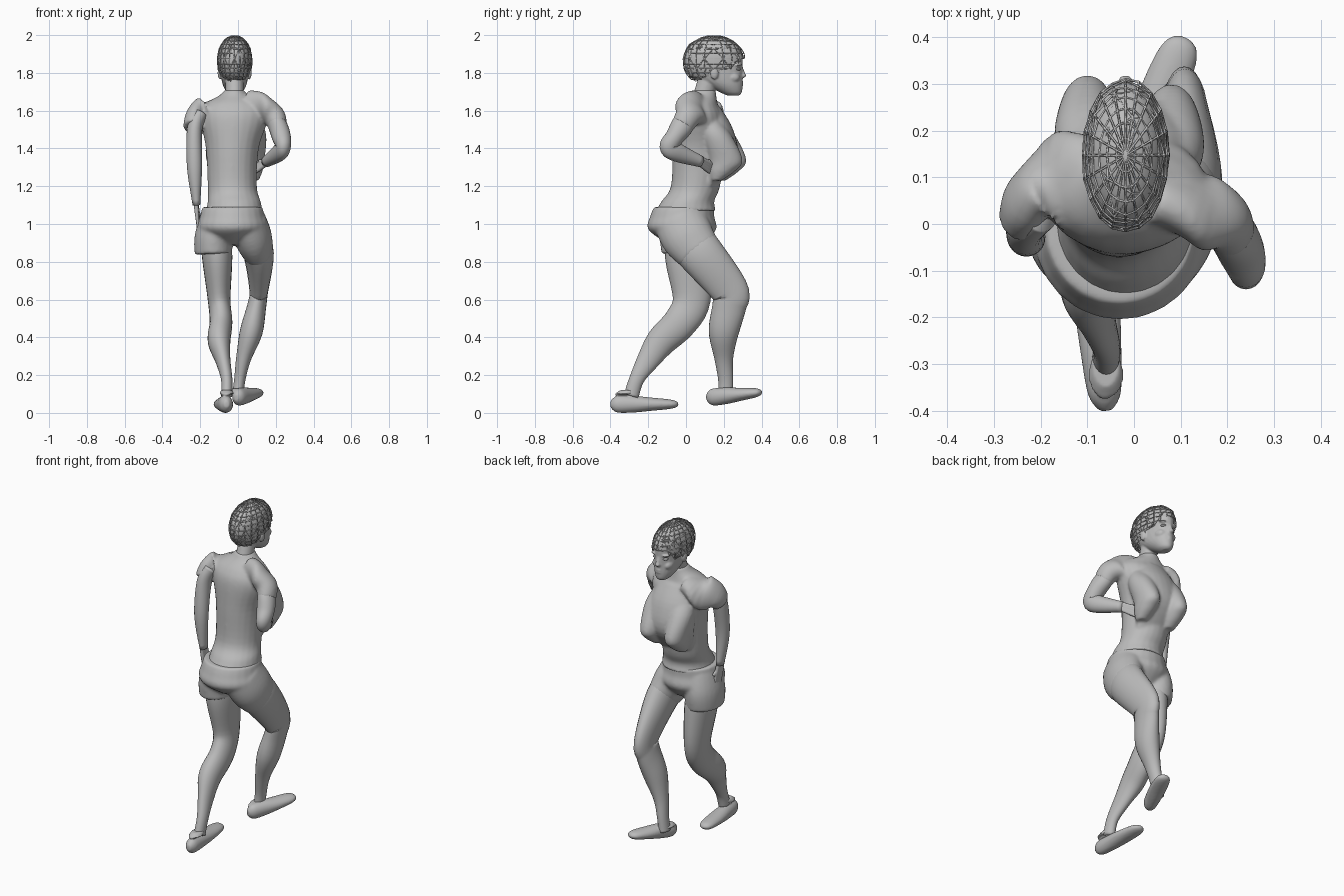
import bpy, bmesh, math, random
from mathutils import Vector

random.seed(4)
if "Cube" in bpy.data.objects:
    bpy.data.objects.remove(bpy.data.objects["Cube"])

clay = bpy.data.materials.new("clay_grey")
clay.use_nodes = True
grey = (.5, .5, .5, 1)
clay.diffuse_color = grey
clay.node_tree.nodes["Principled BSDF"].inputs["Base Color"].default_value = grey


def make_object(name, bm, voxel=None, relax=0):
    """Turn a bmesh into a smooth object, optionally fusing its pieces."""
    bmesh.ops.recalc_face_normals(bm, faces=bm.faces)
    mesh = bpy.data.meshes.new(name)
    bm.to_mesh(mesh)
    bm.free()
    mesh.materials.append(clay)
    mesh.shade_smooth()
    part = bpy.data.objects.new(name, mesh)
    bpy.context.collection.objects.link(part)
    if voxel:
        fuse = part.modifiers.new("fuse", "REMESH")
        fuse.mode = "VOXEL"
        fuse.voxel_size = voxel
        fuse.use_smooth_shade = True
        soften = part.modifiers.new("soften", "SMOOTH")
        soften.factor = .5
        soften.iterations = relax
    return part


def spline(keys, steps=5):
    """Smooth path through the key rings (position plus two radii)."""
    keys = [Vector(key) for key in keys]
    padded = [keys[0]] + keys + [keys[-1]]
    path = []
    for before, start, end, after in zip(padded, padded[1:], padded[2:], padded[3:]):
        slope_in, slope_out = (end - before) / 2, (after - start) / 2
        for step in range(steps):
            t = step / steps
            ease = t * t * (3 - 2 * t)
            path.append(start.lerp(end, ease) + slope_in * (t * (1 - t) ** 2)
                        - slope_out * (t * t * (1 - t)))
    return path + [keys[-1]]


def loft(bm, keys, level=False, sides=24):
    """Skin elliptical rings; level rings stay horizontal."""
    path = spline(keys)
    points = [Vector(ring[:3]) for ring in path]
    rings = []
    for i, ring in enumerate(path):
        along = points[min(i + 1, len(points) - 1)] - points[max(i - 1, 0)]
        along = Vector((0, 0, 1)) if level else along.normalized()
        side = Vector((1, 0, 0))
        side = (side - along * side.dot(along)).normalized()
        other = along.cross(side)
        angles = [math.tau * k / sides for k in range(sides)]
        rings.append([bm.verts.new(points[i] + side * ring[3] * math.cos(angle)
                                   + other * ring[4] * math.sin(angle)) for angle in angles])
    for low, high in zip(rings, rings[1:]):
        for k in range(sides):
            following = (k + 1) % sides
            bm.faces.new((low[k], low[following], high[following], high[k]))
    bm.faces.new(rings[0][::-1])
    bm.faces.new(rings[-1])


def blob(bm, centre, radii):
    """Add an ellipsoid."""
    ball = bmesh.ops.create_uvsphere(bm, u_segments=20, v_segments=12, radius=1)
    for vert in ball["verts"]:
        vert.co = Vector(centre) + Vector(radii) * vert.co


def blob_pair(bm, centre, offset, radii):
    """Add matching ellipsoids left and right of a centre."""
    for side in (-offset, offset):
        blob(bm, Vector(centre) + Vector((side, 0, 0)), radii)


def build_limb(name, keys):
    bm = bmesh.new()
    loft(bm, keys)
    return make_object(name, bm)


# Ellipsoid product: scale each axis of a unit ball
def blob(bm, centre, radii):
    ball = bmesh.ops.create_uvsphere(bm, u_segments=20, v_segments=12, radius=1)
    for vert in ball["verts"]:
        vert.co = Vector(centre) + Vector(r * c for r, c in zip(radii, vert.co))


# Shirt: trunk, draped chest, bust and sleeves fused together
bm = bmesh.new()
loft(bm, [(-.02, 0, 1.07, .15, .16), (-.02, .01, 1.12, .14, .14),
          (-.03, .05, 1.2, .13, .13), (-.03, .07, 1.4, .14, .14),
          (-.02, .07, 1.56, .18, .13), (-.02, .07, 1.63, .16, .1),
          (-.02, .09, 1.68, .08, .07), (-.02, .1, 1.71, .05, .06)], level=True)
loft(bm, [(-.02, .13, 1.62, .09, .05), (-.02, .16, 1.5, .14, .09),
          (-.02, .18, 1.35, .15, .09), (-.02, .12, 1.2, .1, .04)], level=True)
for x, reach in ((-.1, .23), (.08, .21)):
    loft(bm, [(x * .8, reach - .1, 1.57, .05, .05), (x, reach - .05, 1.47, .07, .08),
              (x, reach, 1.34, .06, .09), (x, reach - .02, 1.28, .05, .07),
              (x, reach - .05, 1.23, .03, .03)], level=True)
loft(bm, [(-.09, .09, 1.61, .06, .1), (-.18, .09, 1.58, .06, .11),
          (-.23, .05, 1.56, .05, .08), (-.24, .01, 1.51, .05, .06)])
loft(bm, [(.05, .06, 1.61, .06, .1), (.14, .03, 1.6, .06, .1),
          (.19, .01, 1.57, .06, .07), (.21, -.02, 1.52, .05, .06)])
make_object("shirt", bm, .008, 8)

# Shorts: seat and two leg openings
bm = bmesh.new()
loft(bm, [(-.03, -.01, 1.09, .16, .16), (-.03, -.02, 1.04, .17, .17),
          (-.03, -.02, .97, .18, .18), (-.03, 0, .89, .08, .09)], level=True)
loft(bm, [(-.11, -.01, 1.03, .09, .13), (-.13, 0, .93, .1, .14),
          (-.13, 0, .84, .1, .13)])
loft(bm, [(.05, -.03, 1.01, .1, .14), (.08, .01, .93, .1, .14),
          (.11, .07, .85, .08, .12)])
make_object("shorts", bm, .008, 14)

# Legs, from hip to ankle
build_limb("front_leg", [(.07, 0, .94, .08, .12), (.11, .08, .84, .08, .12),
                         (.11, .23, .65, .05, .1), (.1, .23, .57, .05, .09),
                         (.07, .2, .43, .06, .08), (.03, .2, .29, .04, .05),
                         (.01, .21, .18, .03, .04), (0, .21, .1, .03, .04)])
build_limb("rear_leg", [(-.12, 0, .95, .08, .11), (-.11, .01, .82, .08, .12),
                        (-.1, .03, .6, .06, .1), (-.09, -.03, .48, .06, .09),
                        (-.1, -.13, .38, .06, .08), (-.08, -.2, .28, .04, .06),
                        (-.06, -.26, .18, .03, .04), (-.06, -.29, .09, .03, .04)])


def shoe(name, heel, toe, ankle):
    """Slip-on shoe tapering from heel to toe, with a raised collar."""
    heel, toe, ankle = Vector(heel), Vector(toe), Vector(ankle)
    bm = bmesh.new()
    loft(bm, [(*heel.lerp(toe, t), width * .044, height * .044)
              for t, width, height in ((0, .3, .4), (.1, .8, 1), (.35, 1, 1), (.6, 1.1, .8),
                                       (.85, 1, .6), (.96, .7, .4), (1, .2, .1))])
    loft(bm, [(*ankle.lerp(heel, .3), .04, .05), (*ankle, .03, .05)], level=True)
    return make_object(name, bm, .006, 4)


shoe("front_shoe", (-.01, .11, .08), (.11, .4, .11), (0, .2, .13))
shoe("rear_shoe", (-.06, -.4, .046), (-.09, -.04, .046), (-.06, -.3, .12))

# Arms, from shoulder to wrist
build_limb("bent_arm", [(.17, .02, 1.59, .04, .05), (.21, -.02, 1.52, .05, .06),
                        (.23, -.06, 1.46, .05, .05), (.24, -.09, 1.41, .04, .05),
                        (.22, -.05, 1.38, .04, .05), (.15, .08, 1.33, .03, .03)])
build_limb("hanging_arm", [(-.2, .03, 1.58, .04, .05), (-.23, 0, 1.5, .04, .05),
                           (-.23, -.03, 1.3, .04, .04), (-.22, -.02, 1.1, .02, .03)])


def hand(name, wrist, direction, spread, thumb):
    """Palm, four fingers and a thumb reaching along a direction."""
    wrist, direction = Vector(wrist), Vector(direction).normalized()
    spread, thumb = Vector(spread), Vector(thumb)
    bm = bmesh.new()

    def strand(start, end, thick):
        loft(bm, [(*start.lerp(end, t), thick * taper, thick * taper)
                  for t, taper in ((0, 1), (.9, .8), (1, .3))], sides=10)

    for k in (-1.5, -.5, .5, 1.5):
        knuckle = wrist + direction * .075 + spread * k
        strand(wrist + spread * k * .7 - direction * .015, knuckle, .0125)
        strand(knuckle - direction * .01, knuckle + direction * (.07 - abs(k) * .008), .0095)
    strand(wrist + direction * .01, wrist + direction * .06 + thumb, .011)
    return make_object(name, bm, .004, 3)


hand("bent_hand", (.15, .08, 1.33), (-.6, .6, -.4), (.004, .004, .014), (0, .01, .03))
hand("hanging_hand", (-.22, -.02, 1.1), (.1, .1, -1), (.002, .015, 0), (.01, .04, 0))

# Head: skull, jaw, neck and facial relief fused together
bm = bmesh.new()
middle = -.018
loft(bm, [(middle, .25, 1.68, .02, .03), (middle, .24, 1.695, .04, .055),
          (middle, .21, 1.73, .06, .09), (middle, .18, 1.77, .07, .12),
          (middle, .155, 1.83, .075, .145), (middle, .15, 1.89, .08, .147),
          (middle, .15, 1.94, .07, .12), (middle, .15, 1.98, .03, .06)], level=True)
loft(bm, [(middle, .08, 1.64, .05, .06), (middle, .1, 1.71, .048, .055),
          (middle, .13, 1.79, .05, .06)], level=True)
loft(bm, [(middle, .288, 1.84, .01, .01), (middle, .3, 1.8, .012, .012),
          (middle, .303, 1.785, .017, .017), (middle, .297, 1.774, .012, .01)], level=True)
for lip_height in (1.75, 1.736):
    blob(bm, (middle, .283, lip_height), (.024, .021, .009))
blob_pair(bm, (middle, .275, 1.842), .032, (.028, .022, .008))
blob_pair(bm, (middle, .245, 1.775), .038, (.026, .04, .028))
blob_pair(bm, (middle, .15, 1.8), .078, (.012, .022, .035))
make_object("head", bm, .005, 5)

# Eyes
bm = bmesh.new()
blob_pair(bm, (middle, .275, 1.82), .033, (.017, .016, .008))
make_object("eyes", bm)


def hair_shell(bm, swell, rough):
    """Shape a unit sphere into a cropped cap and cut the hairline."""
    for vert in bm.verts:
        x, y, z = vert.co
        if z < 0:
            keep = (1 - abs(z) ** 3 * .4) / max(math.hypot(x, y), .01)
            x, y = x * keep, y * keep
        jitter = swell + random.uniform(-rough, rough)
        vert.co = Vector((x * .092, y * .163, z * .122)) * jitter + Vector((middle, .147, 1.875))
    cut = []
    for face in bm.faces:
        centre = face.calc_center_median()
        if centre.z < 1.762 + .45 * max(0, centre.y - .06):
            cut.append(face)
    bmesh.ops.delete(bm, geom=cut, context="FACES")


# Cropped hair: a cap under two crossing nets of strands
cap = bmesh.new()
bmesh.ops.create_uvsphere(cap, u_segments=32, v_segments=24, radius=1)
hair_shell(cap, .965, 0)
make_object("hair_cap", cap)
for name in ("hair_rows", "hair_crossings"):
    bm = bmesh.new()
    if name == "hair_rows":
        bmesh.ops.create_uvsphere(bm, u_segments=20, v_segments=14, radius=1)
    else:
        bmesh.ops.create_icosphere(bm, subdivisions=2, radius=1)
    hair_shell(bm, .995, .02)
    strands = make_object(name, bm).modifiers.new("strands", "WIREFRAME")
    strands.thickness = .005
